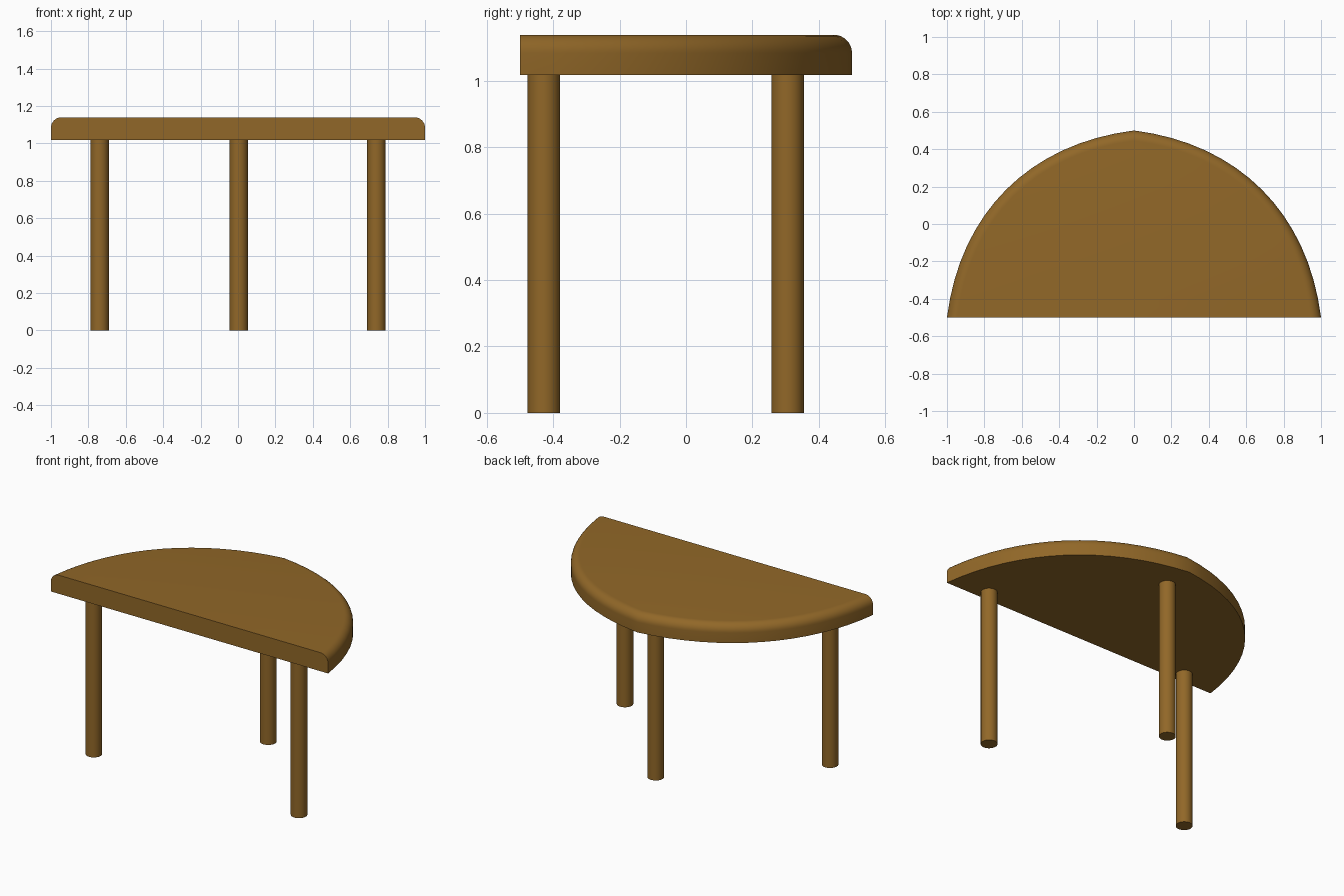
import bpy, bmesh, math
from mathutils import Vector
from mathutils.geometry import interpolate_bezier

if "Cube" in bpy.data.objects:
    bpy.data.objects.remove(bpy.data.objects["Cube"])

BOTTOM, TOP, ROUND = 1.018, 1.139, 0.055
FRONT_Y = -0.5

wood = bpy.data.materials.new("brown wood")
wood.diffuse_color = (0.285, 0.137, 0.021, 1)
wood.use_nodes = True
wood.node_tree.nodes["Principled BSDF"].inputs["Base Color"].default_value = wood.diffuse_color


def finish(bm, name):
    bmesh.ops.recalc_face_normals(bm, faces=bm.faces)
    mesh = bpy.data.meshes.new(name)
    bm.to_mesh(mesh)
    bm.free()
    mesh.materials.append(wood)
    obj = bpy.data.objects.new(name, mesh)
    bpy.context.collection.objects.link(obj)
    bpy.ops.object.select_all(action='DESELECT')
    obj.select_set(True)
    bpy.context.view_layer.objects.active = obj
    bpy.ops.object.shade_smooth_by_angle(angle=math.radians(30))
    return obj


# Half-round outline: one quarter curve, mirrored, with a slight point at the back
quarter = interpolate_bezier(Vector((1, 0)), Vector((0.93, 0.56)),
                             Vector((0.56, 0.93)), Vector((0, 1)), 17)
outline = [(p.x, p.y) for p in quarter]
outline += [(-x, y) for x, y in reversed(outline[:-1])]

# Table top: straight wall, then a rounded upper edge; the front stays flat
levels = [(1.0, BOTTOM)]
for i in range(9):
    a = math.pi / 2 * i / 8
    levels.append((1 - ROUND * (1 - math.cos(a)), TOP - ROUND * (1 - math.sin(a))))

bm = bmesh.new()
rings = [[bm.verts.new((x * s, FRONT_Y + y * s, z)) for x, y in outline]
         for s, z in levels]
for low, high in zip(rings, rings[1:]):
    for i in range(len(outline) - 1):
        bm.faces.new((low[i], low[i + 1], high[i + 1], high[i]))
bm.faces.new(rings[0])
bm.faces.new(rings[-1])
# Flat front face
bm.faces.new([r[0] for r in rings] + [r[-1] for r in reversed(rings)])
finish(bm, "table_top")

# Three round legs
for name, x, y in (("front_left_leg", -0.74, -0.428),
                   ("front_right_leg", 0.74, -0.428),
                   ("back_leg", 0.004, 0.306)):
    bm = bmesh.new()
    bmesh.ops.create_cone(bm, cap_ends=True, segments=32, radius1=0.049,
                          radius2=0.049, depth=BOTTOM)
    bmesh.ops.translate(bm, verts=bm.verts, vec=(x, y, BOTTOM / 2))
    finish(bm, name)
